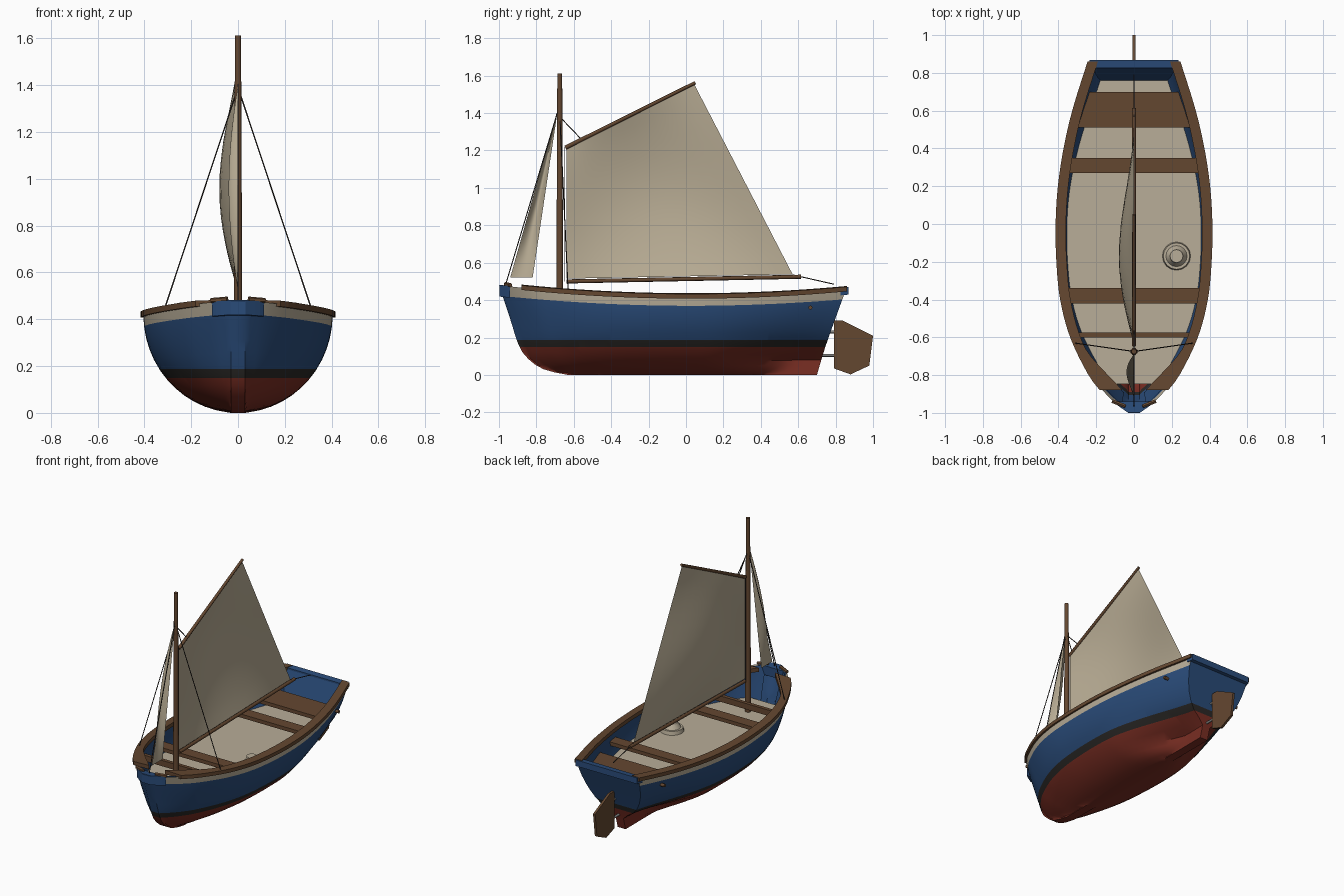
import bpy, bmesh, math
from mathutils import Vector, Matrix

if "Cube" in bpy.data.objects:
    bpy.data.objects.remove(bpy.data.objects["Cube"])


def mat(name, r, g, b):
    m = bpy.data.materials.new(name)
    lin = [((c / 255 + 0.055) / 1.055) ** 2.4 for c in (r, g, b)]
    m.diffuse_color = (*lin, 1)
    m.use_nodes = True
    m.node_tree.nodes["Principled BSDF"].inputs["Base Color"].default_value = m.diffuse_color
    return m


BLUE = mat("hull blue", 42, 76, 122)
RED = mat("bottom red", 122, 46, 35)
BLACK = mat("waterline black", 42, 40, 38)
CREAM = mat("cream paint", 184, 173, 152)
WOOD = mat("brown wood", 100, 71, 48)
SAIL = mat("sail cloth", 184, 172, 148)
ROPE = mat("dark rope", 52, 46, 42)
METAL = mat("grey metal", 130, 130, 128)


def finish(name, bm, mats, smooth=None, normals=True):
    if normals:
        bmesh.ops.recalc_face_normals(bm, faces=bm.faces)
    me = bpy.data.meshes.new(name)
    bm.to_mesh(me)
    bm.free()
    ob = bpy.data.objects.new(name, me)
    bpy.context.collection.objects.link(ob)
    for m in mats:
        me.materials.append(m)
    if smooth:
        bpy.ops.object.select_all(action='DESELECT')
        ob.select_set(True)
        bpy.context.view_layer.objects.active = ob
        bpy.ops.object.shade_smooth_by_angle(angle=math.radians(smooth))
    return ob


def grid(bm, rows):
    vs = [[bm.verts.new(p) for p in r] for r in rows]
    for a, b in zip(vs, vs[1:]):
        for i in range(len(a) - 1):
            bm.faces.new((a[i], a[i + 1], b[i + 1], b[i]))
    return vs


def table(x, pts):
    """Smooth (cubic) interpolation through a few points."""
    n = len(pts)
    x = min(max(x, pts[0][0]), pts[-1][0])
    i = next((k for k in range(n - 1) if x <= pts[k + 1][0]), n - 2)

    def slope(k):
        a, b = pts[max(k - 1, 0)], pts[min(k + 1, n - 1)]
        return (b[1] - a[1]) / (b[0] - a[0])
    (x0, y0), (x1, y1) = pts[i], pts[i + 1]
    h = x1 - x0
    t = (x - x0) / h
    return ((2*t**3 - 3*t*t + 1) * y0 + (t**3 - 2*t*t + t) * h * slope(i)
            + (3*t*t - 2*t**3) * y1 + (t**3 - t*t) * h * slope(i + 1))


# hull lines
PLAN = [(-1, .03), (-.95, .10), (-.88, .17), (-.8, .23), (-.6, .327), (-.4, .38), (-.2, .40),
        (0, .404), (.2, .392), (.4, .362), (.6, .316), (.86, .235)]
STEM = [(0, -.63), (.02, -.73), (.05, -.80), (.13, -.88), (.30, -.94), (.48, -1.0)]
STERN = [(0, .70), (.15, .745), (.47, .86)]


def width(y): return table(y, PLAN)
def sheer(y): return .42 + .056 * (y - .03) ** 2
def ramp(v): v = min(max(v, 0), 1); return v * v * (3 - 2 * v)


def hull_point(s, t):
    ys = -1 + 1.86 * s
    z = t * sheer(ys)
    y0, y1 = table(z, STEM), table(z, STERN)
    full = math.sqrt(max(0, 1 - (1 - t) ** 2))
    u = max(0, (t - .22) / .78)
    glass = math.sqrt(max(0, 1 - (1 - u) ** 2))
    b = ramp((s - .6) / .4)
    x = max(.03, width(ys) * (full * (1 - b) + glass * b))
    return Vector((x, y0 + (y1 - y0) * s, z))


def ring(s, ts, inset=0):
    half = [hull_point(s, t) for t in ts]
    half = [Vector((max(.005, p.x - inset), p.y, p.z)) for p in half]
    return [Vector((-p.x, p.y, p.z)) for p in reversed(half)] + half


def strips(bm, row):
    n = len(row)
    for i in range(n // 2 - 1):
        bm.faces.new((row[i], row[i + 1], row[n - 2 - i], row[n - 1 - i]))


# outer hull with painted bands
S = [(k / 44) ** 1.25 for k in range(45)]
T = [1 - math.cos(k / 12 * math.acos(.12)) for k in range(13)] + [1]
bm = bmesh.new()
vs = grid(bm, [ring(s, T) for s in S])
strips(bm, vs[0])
strips(bm, vs[-1])
for z in (.15, .187):
    bmesh.ops.bisect_plane(bm, geom=bm.verts[:] + bm.edges[:] + bm.faces[:],
                           plane_co=(0, 0, z), plane_no=(0, 0, 1))
for f in bm.faces:
    c = f.calc_center_median()
    band = c.z > .92 * sheer(c.y) and -.95 < c.y and max(abs(v.co.x) for v in f.verts) - min(abs(v.co.x) for v in f.verts) < .1
    transom = all(v.co.y > .69 for v in f.verts) and abs(c.x) < .01
    f.material_index = 1 if c.z < .15 else 2 if c.z < .187 else 3 if band and not transom else 0
finish("hull", bm, [BLUE, RED, BLACK, CREAM], 35)

# inner hull lining with inner transom face
bm = bmesh.new()
TI = [.55, .65, .75, .85, .93, 1]
vs = grid(bm, [[p - Vector((0, .03 * s, 0)) for p in ring(s, TI, .025)] for s in S[2:]])
strips(bm, vs[-1])
# lining has no bottom; the floor covers it
bmesh.ops.delete(bm, geom=[f for f in bm.faces if abs(f.calc_center_median().x) < .01
                           and f.calc_center_median().y < .7], context='FACES')
finish("hull_lining", bm, [BLUE], 35)


def plank(name, y0, y1, z0, z1, inset, m, n=2, follow=False):
    """Cross plank whose ends follow the hull; z may follow the sheer."""
    bm = bmesh.new()
    rows = []
    for k in range(n):
        y = y0 + (y1 - y0) * k / (n - 1)
        w = max(.01, width(y) - inset)
        d = sheer(y) if follow else 0
        rows.append([(-w, y, z0 + d), (w, y, z0 + d), (w, y, z1 + d), (-w, y, z1 + d), (-w, y, z0 + d)])
    vs = grid(bm, rows)
    bm.faces.new(vs[0][:4])
    bm.faces.new(vs[-1][:4])
    bmesh.ops.remove_doubles(bm, verts=bm.verts, dist=1e-5)
    return finish(name, bm, [m])


# floor inside the hull
bm = bmesh.new()
rows = []
for s in S[4:]:
    p = hull_point(s, .28 / sheer(-1 + 1.86 * s))
    w = max(.01, p.x - .012)
    rows.append([(-w, p.y - .015 * s, .28), (w, p.y - .015 * s, .28)])
grid(bm, rows)
finish("floor", bm, [CREAM])

# seats, mast beam, bow block, transom cap
plank("stern_seat", .51, .70, .345, .37, .03, WOOD, 4)
plank("rear_seat", .27, .35, .345, .37, .03, WOOD)
plank("front_seat", -.42, -.34, .345, .37, .03, WOOD)
plank("mast_beam", -.60, -.575, .345, .385, .03, WOOD)
plank("bow_block", -.998, -.94, -.06, .003, .0, BLUE, 5, True)
plank("transom_cap", .825, .868, -.03, .012, .0, BLUE, 2, True)

# gunwale rails, widening at the bow
bm = bmesh.new()
for sx in (-1, 1):
    rows = []
    for k in range(41):
        y = -.88 + 1.74 * k / 40
        o = width(y) + .011
        i = o - .055 - .065 * ramp((-.64 - y) / .24)
        z = sheer(y)
        rows.append([(sx * a, y, z + b) for a, b in
                     ((i, -.01), (o, -.012), (o, .013), (i, .017), (i, -.01))])
    vs = grid(bm, rows)
    bm.faces.new(vs[0][:4])
    bm.faces.new(vs[-1][:4])
bmesh.ops.remove_doubles(bm, verts=bm.verts, dist=1e-5)
finish("gunwale_rails", bm, [WOOD])


def rod(name, a, b, r0, r1, m, n=8):
    a, b = Vector(a), Vector(b)
    d = b - a
    bm = bmesh.new()
    M = Matrix.Translation((a + b) / 2) @ d.to_track_quat('Z', 'Y').to_matrix().to_4x4()
    bmesh.ops.create_cone(bm, cap_ends=True, segments=n, radius1=r0, radius2=r1, depth=d.length, matrix=M)
    return finish(name, bm, [m], 50)


# spars
rod("mast", (0, -.675, .28), (0, -.675, 1.612), .019, .013, WOOD, 12)
rod("boom", (0, -.64, .50), (0, .615, .525), .011, .011, WOOD)
rod("gaff", (0, -.645, 1.215), (0, .05, 1.563), .011, .009, WOOD)
# rigging
rod("forestay", (0, -.685, 1.41), (0, -.965, .48), .003, .003, ROPE, 5)
rod("main_sheet", (0, .57, .535), (0, .79, .485), .003, .003, ROPE, 5)
rod("gaff_halyard", (0, -.56, 1.26), (0, -.675, 1.38), .003, .003, ROPE, 5)
rod("luff_line", (0, -.648, .50), (0, -.648, 1.22), .002, .002, ROPE, 5)
for sx, side in ((-1, "left"), (1, "right")):
    rod(side + "_shroud", (0, -.675, 1.39), (sx * .315, -.63, .44), .003, .003, ROPE, 5)
    rod(side + "_bow_cleat", (sx * .045, -.965, .486), (sx * .115, -.938, .480), .011, .011, WOOD, 6)
    rod(side + "_side_fitting", (sx * .27, .665, .36), (sx * .305, .665, .36), .011, .011, WOOD)


def sail(name, tack, clew, head, peak, bulge, n=14):
    tack, clew, head, peak = map(Vector, (tack, clew, head, peak))
    bm = bmesh.new()
    rows = []
    for j in range(n + 1):
        v = j / n
        a, b = tack.lerp(head, v), clew.lerp(peak, v)
        rows.append([a.lerp(b, i / n) - Vector((bulge * math.sin(math.pi * i / n) * math.sin(math.pi * v) ** .9, 0, 0))
                     for i in range(n + 1)])
    grid(bm, rows)
    bmesh.ops.remove_doubles(bm, verts=bm.verts, dist=1e-5)
    return finish(name, bm, [SAIL], 60)


# sails
sail("main_sail", (0, -.64, .515), (0, .57, .538), (0, -.64, 1.222), (0, .04, 1.562), .08)
sail("jib_sail", (0, -.94, .52), (0, -.82, .52), (0, -.692, 1.40), (0, -.688, 1.40), .04)

# rudder blade and hinges
bm = bmesh.new()
f = bm.faces.new([bm.verts.new((-.008, y, z)) for y, z in
                  ((.79, .29), (.84, .29), (1.0, .21), (.98, .05), (.88, .003), (.79, .035))])
ex = bmesh.ops.extrude_face_region(bm, geom=[f])
bmesh.ops.translate(bm, vec=(.016, 0, 0), verts=[v for v in ex['geom'] if isinstance(v, bmesh.types.BMVert)])
finish("rudder", bm, [WOOD])
for z in (.105, .23):
    rod("rudder_hinge", (0, .72, z), (0, .80, z), .008, .008, METAL)

# round pot standing on the floor
rod("pot_base", (.225, -.17, .28), (.225, -.17, .305), .075, .070, CREAM, 16)
rod("pot_body", (.225, -.17, .305), (.225, -.17, .335), .056, .038, CREAM, 16)
rod("pot_lid", (.225, -.17, .335), (.225, -.17, .355), .038, .034, CREAM, 16)
